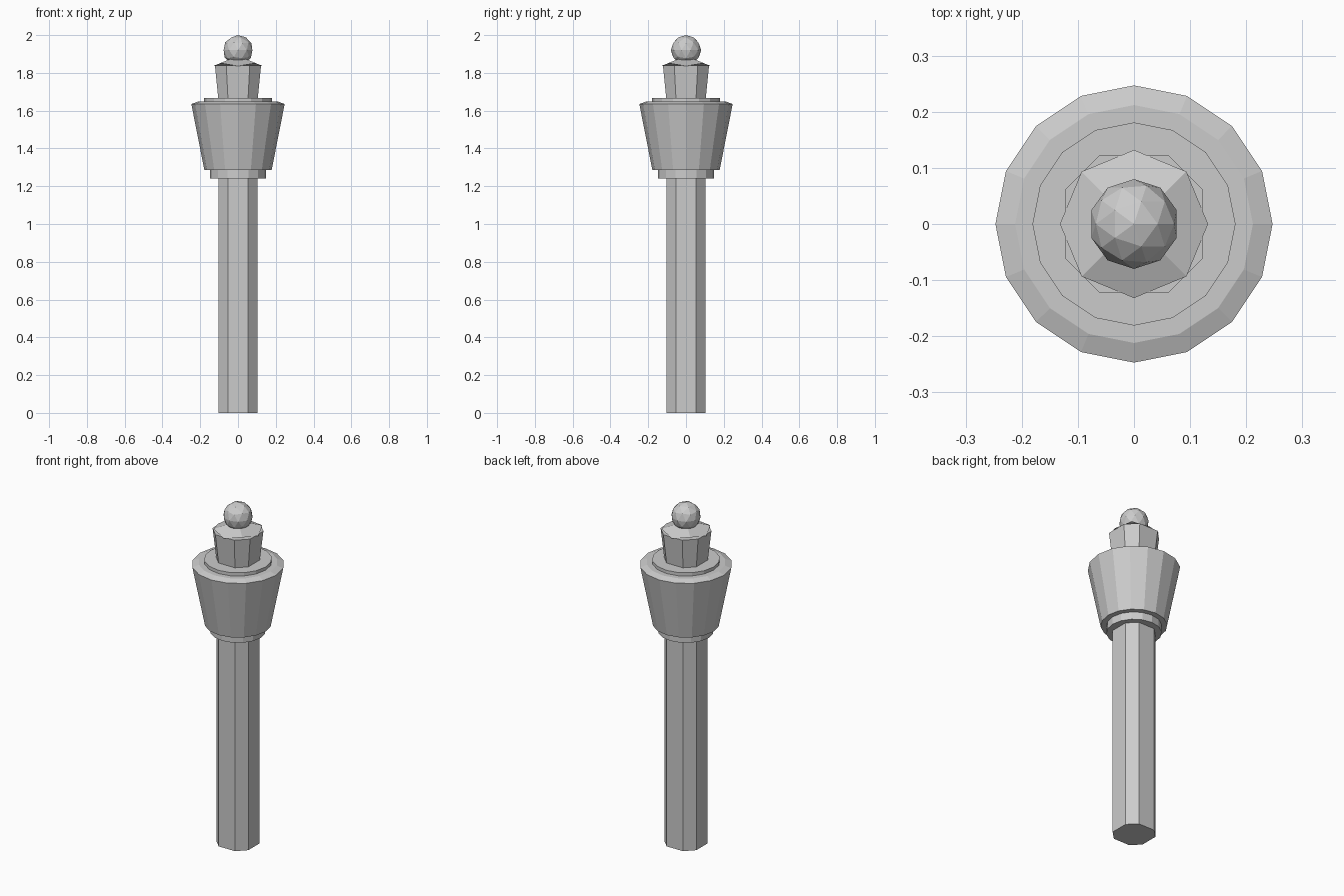
import bpy, bmesh, math

cube = bpy.data.objects.get("Cube")
if cube:
    bpy.data.objects.remove(cube)

grey = bpy.data.materials.new("plain_grey")
grey.use_nodes = True
colour = (0.6, 0.6, 0.6, 1)
grey.diffuse_color = colour
grey.node_tree.nodes["Principled BSDF"].inputs["Base Color"].default_value = colour


def finish(name, bm):
    bmesh.ops.recalc_face_normals(bm, faces=bm.faces)
    mesh = bpy.data.meshes.new(name)
    bm.to_mesh(mesh)
    bm.free()
    mesh.materials.append(grey)
    obj = bpy.data.objects.new(name, mesh)
    bpy.context.collection.objects.link(obj)
    return obj


def loft(name, rings):
    """Skin a stack of equal-sized rings of points and close both ends."""
    bm = bmesh.new()
    loops = [[bm.verts.new(p) for p in ring] for ring in rings]
    for low, high in zip(loops, loops[1:]):
        for i in range(len(low)):
            j = (i + 1) % len(low)
            bm.faces.new((low[i], low[j], high[j], high[i]))
    bm.faces.new(loops[0][::-1])
    bm.faces.new(loops[-1])
    return finish(name, bm)


def circle(r, z, sides=16):
    return [(r * math.cos(2 * math.pi * i / sides),
             r * math.sin(2 * math.pi * i / sides), z) for i in range(sides)]


def chamfered_square(a, b, z):
    """Square of half width a whose flat sides have half length b."""
    return [(a, -b, z), (a, b, z), (b, a, z), (-b, a, z),
            (-a, b, z), (-a, -b, z), (-b, -a, z), (b, -a, z)]


# Post, with its chamfered square section
loft("post", [chamfered_square(0.104, 0.053, z) for z in (0, 1.26)])

# Collar, flared drum and the disc on top of it
loft("collar", [circle(0.148, 1.24), circle(0.148, 1.3)])
loft("drum", [circle(0.178, 1.285), circle(0.247, 1.635), circle(0.212, 1.648)])
loft("top_disc", [circle(0.181, 1.64), circle(0.181, 1.667)])

# Flared neck
loft("neck", [chamfered_square(0.104, 0.053, 1.66),
              chamfered_square(0.122, 0.062, 1.838)])

# Four-sided cap trimmed to an octagon, so its side points dip below its corners
bm = bmesh.new()
apex = bm.verts.new((0, 0, 1.89))
under = bm.verts.new((0, 0, 1.83))
rim = []
for i, (x, y, z) in enumerate(circle(0.132, 1.836, 8)):
    rim.append(bm.verts.new((x, y, z + (0.0158 if i % 2 else 0))))
for i in range(8):
    j = (i + 1) % 8
    bm.faces.new((rim[i], rim[j], apex))
    bm.faces.new((rim[j], rim[i], under))
finish("cap", bm)

# Faceted ball
bm = bmesh.new()
bmesh.ops.create_icosphere(bm, subdivisions=2, radius=0.08)
ball = finish("ball", bm)
ball.location.z = 1.92
